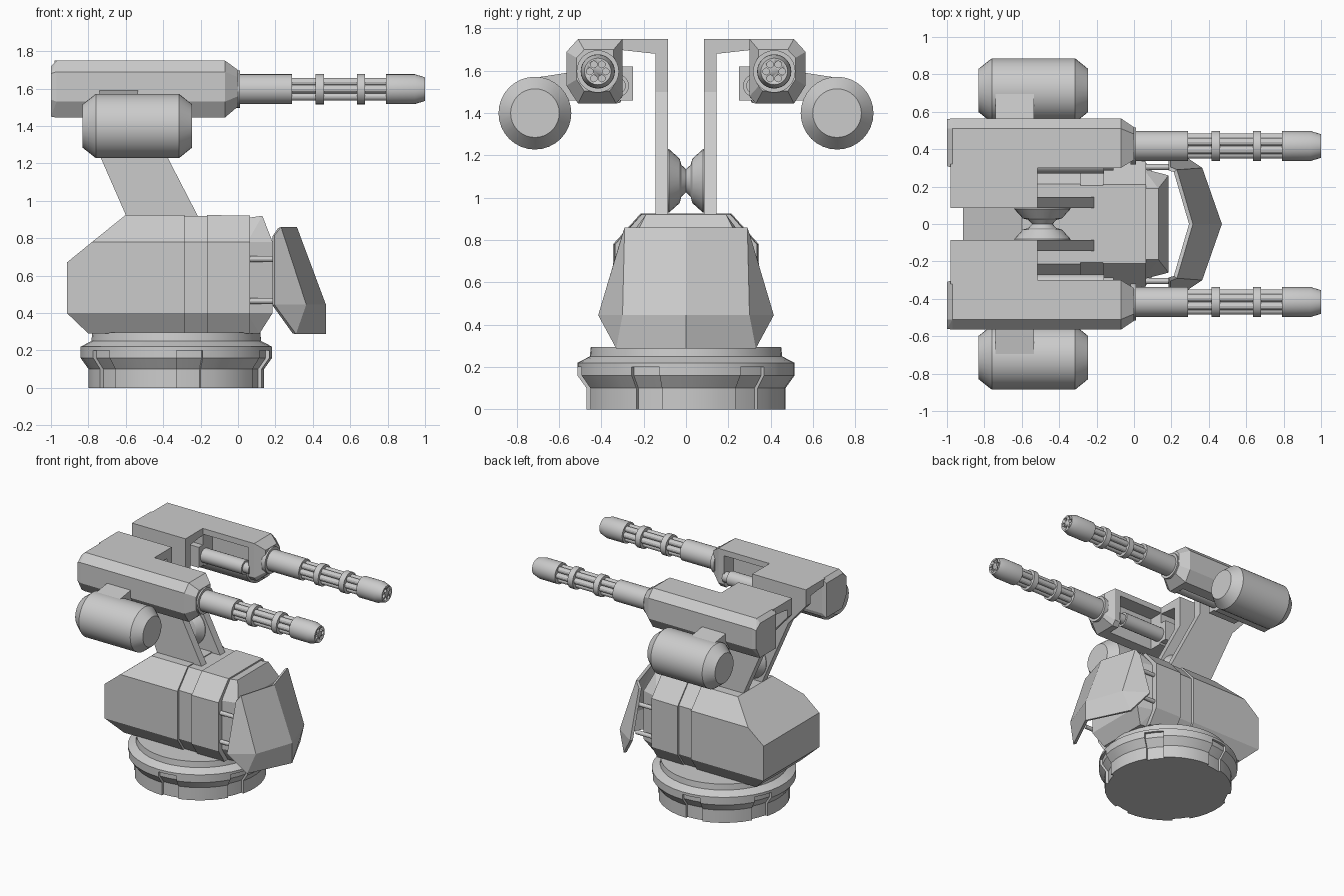
import bpy, bmesh
from math import sin, cos, pi, radians
from mathutils import Vector

if "Cube" in bpy.data.objects:
    bpy.data.objects.remove(bpy.data.objects["Cube"])


def finish(name, bm, mirror=False, smooth=False):
    bmesh.ops.recalc_face_normals(bm, faces=bm.faces[:])
    me = bpy.data.meshes.new(name)
    bm.to_mesh(me)
    bm.free()
    ob = bpy.data.objects.new(name, me)
    bpy.context.collection.objects.link(ob)
    bpy.ops.object.select_all(action='DESELECT')
    bpy.context.view_layer.objects.active = ob
    ob.select_set(True)
    if smooth:
        bpy.ops.object.shade_smooth_by_angle(angle=radians(28))
    if mirror:
        m = ob.modifiers.new("mirror", 'MIRROR')
        m.use_axis = (False, True, False)
    return ob


def hull(name, pts, mirror=False, both=False):
    """Convex solid through points; both=True adds the -y twins."""
    bm = bmesh.new()
    if both:
        pts = pts + [(x, -y, z) for x, y, z in pts]
    for p in pts:
        bm.verts.new(p)
    res = bmesh.ops.convex_hull(bm, input=bm.verts[:])
    junk = [g for g in set(res["geom_interior"] + res["geom_unused"]) if isinstance(g, bmesh.types.BMVert)]
    bmesh.ops.delete(bm, geom=junk, context='VERTS')
    bmesh.ops.dissolve_limit(bm, angle_limit=radians(2), verts=bm.verts[:], edges=bm.edges[:])
    return finish(name, bm, mirror)


def box(name, x, y, z, mirror=True):
    return hull(name, [(a, b, c) for a in x for b in y for c in z], mirror)


def prism(name, xz, y0, y1, mirror=True):
    bm = bmesh.new()
    f = bm.faces.new([bm.verts.new((x, y0, z)) for x, z in xz])
    ex = bmesh.ops.extrude_face_region(bm, geom=[f])
    bmesh.ops.translate(bm, vec=(0, y1 - y0, 0), verts=[v for v in ex["geom"] if isinstance(v, bmesh.types.BMVert)])
    return finish(name, bm, mirror)


def lathe(name, prof, axis='x', at=(0, 0, 0), segs=28, mirror=True):
    """Closed turned solid; profile is (position along axis, radius)."""
    bm = bmesh.new()
    rings = []
    for a, r in prof:
        ring = []
        for i in range(segs):
            c, s = r * cos(2 * pi * i / segs), r * sin(2 * pi * i / segs)
            p = (a, c, s) if axis == 'x' else (c, a, s)
            ring.append(bm.verts.new(Vector(p) + Vector(at)))
        rings.append(ring)
    for lo, hi in zip(rings, rings[1:]):
        for i in range(segs):
            j = (i + 1) % segs
            bm.faces.new((lo[i], lo[j], hi[j], hi[i]))
    bm.faces.new(rings[0])
    bm.faces.new(rings[-1])
    return finish(name, bm, mirror, True)


def cut(ob, cutter):
    m = ob.modifiers.new("cut", 'BOOLEAN')
    m.operation, m.solver, m.object = 'DIFFERENCE', 'EXACT', cutter
    bpy.context.view_layer.objects.active = ob
    bpy.ops.object.modifier_move_to_index(modifier="cut", index=0)
    bpy.ops.object.modifier_apply(modifier="cut")
    bpy.data.objects.remove(cutter)


# Round base with six shallow recesses
cols = []
for k in range(6):
    c = -22 + 60 * k
    cols += [(c - 8, 0), (c - 8, .02), (c, .02), (c + 8, .02)]
    cols += [(c + 8 + 8.8 * i, 0) for i in range(5)]
base_prof = [(0, .47, 1), (.1, .47, 1), (.16, .513, 1), (.2, .513, 1), (.2, .513, 0),
             (.22, .513, 0), (.25, .455, 0), (.295, .45, 0)]
bm = bmesh.new()
grid = [[bm.verts.new((-.33 + (r - d * f) * cos(radians(a)), (r - d * f) * sin(radians(a)), z))
         for z, r, f in base_prof] for a, d in cols]
for i in range(len(grid)):
    p, q = grid[i], grid[(i + 1) % len(grid)]
    for j in range(len(base_prof) - 1):
        bm.faces.new((p[j], q[j], q[j + 1], p[j + 1]))
bm.faces.new([g[0] for g in grid])
bm.faces.new([g[-1] for g in grid])
bmesh.ops.remove_doubles(bm, verts=bm.verts[:], dist=1e-5)
finish("round_base", bm, smooth=True)


# Turret body: rear block, groove band, front block and nose
def section(x, d):
    return [(x, .27 - d, .29), (x, .345 - d, .40), (x, .345 - d, .78), (x, .215 - d / 2, .925 - d / 3)]


hull("body_rear", [(-.80, .27, .29), (-.915, .345, .40), (-.915, .345, .67), (-.78, .345, .78),
                   (-.60, .215, .925)] + section(-.285, 0), both=True)
hull("body_band", section(-.30, .02) + section(-.15, .02), both=True)
hull("body_front", section(-.165, .005) + section(.065, .01), both=True)
hull("body_nose", section(.05, .05) + [(.115, .21, .29), (.185, .26, .40), (.185, .26, .78), (.13, .19, .92)], both=True)

# Front shield: three columns per side, thickened
side = [[(.195, .305, .815), (.195, .415, .445)],
        [(.23, .29, .86), (.365, .30, .445), (.31, .33, .288)],
        [(.315, 0, .86), (.47, 0, .445), (.47, 0, .288)]]
bm = bmesh.new()
for s in (1, -1):
    o, m, c = [[bm.verts.new((x, y * s, z)) for x, y, z in col] for col in side]
    for f in ([o[0], m[0], m[1], o[1]], [o[1], m[1], m[2]], [m[0], c[0], c[1], m[1]], [m[1], c[1], c[2], m[2]]):
        bm.faces.new(f if s > 0 else f[::-1])
bmesh.ops.remove_doubles(bm, verts=bm.verts[:], dist=1e-5)
shield = finish("front_shield", bm)
# thicken toward the body
sol = shield.modifiers.new("thickness", 'SOLIDIFY')
sol.thickness = .022
sol.offset = -1 if sum(p.normal.x for p in shield.data.polygons) > 0 else 1
for z in (.465, .69):
    lathe("shield_rod", [(.03, .016), (.215, .016)], at=(0, .305, z), segs=12)

# Support arms and pivot spool
prism("support_arm", [(-.585, .89), (-.20, .89), (-.515, 1.5), (-.515, 1.75), (-.98, 1.75), (-.98, 1.62), (-.83, 1.45)],
      .085, .145)
hull("gun_bracket", [(x, y, z) for x in (-.98, -.515) for y, z in ((.086, 1.75), (.32, 1.75), (.14, 1.68), (.32, 1.70))],
     mirror=True)
lathe("pivot_spool", [(-.09, .15), (-.08, .15), (-.03, .105), (-.022, .075), (0, .055),
                      (.022, .075), (.03, .105), (.08, .15), (.09, .15)], 'y', (-.49, 0, 1.08), 24, False)

# Gun housing with an open bay on its inner side
prof = [(.30, 1.75), (.51, 1.75), (.565, 1.69), (.565, 1.53), (.51, 1.445), (.33, 1.445), (.30, 1.48)]
pts = [(x, y, z) for x in (-.97, -.07) for y, z in prof]
pts += [(-1, y, z) for y, z in ((.31, 1.72), (.51, 1.72), (.56, 1.68), (.56, 1.54), (.51, 1.45), (.31, 1.45))]
pts += [(0, .43 + (y - .4325) * .66, 1.602 + (z - 1.5975) * .64) for y, z in prof]
housing = hull("gun_housing", pts, mirror=True)
cut(housing, box("bay_cutter", (-.515, -.12), (.2, .42), (1.4, 1.705), False))
lathe("feed_tube", [(-.60, .055), (-.16, .055), (-.16, .04), (-.11, .04)], at=(0, .325, 1.53), segs=20)
box("feed_box", (-.76, -.515), (.25, .33), (1.46, 1.62))

# Side pod and its mount
lathe("side_pod", [(-.832, .115), (-.76, .172), (-.315, .172), (-.245, .115)], at=(0, .714, 1.40), segs=32)
hull("pod_mount", [(x, y, z) for x in (-.74, -.535) for y, z in ((.5, 1.60), (.73, 1.565), (.5, 1.46), (.73, 1.46))],
     mirror=True)

# Rotary barrels
C = (0, .417, 1.597)
lathe("barrel_collar", [(-.02, .1), (.012, .1)], at=C)
lathe("barrel_sleeve", [(0, .08), (.29, .08)], at=C)
for x in (.415, .635):
    lathe("barrel_ring", [(x, .081), (x + .045, .081)], at=C)
muzzle = lathe("muzzle", [(.79, .08), (.945, .08), (1.0, .063)], at=C)
for i in range(6):
    a = pi / 3 * i
    p = (0, C[1] + .044 * cos(a), C[2] + .044 * sin(a))
    lathe("barrel_tube", [(.27, .022), (.82, .022)], at=p, segs=12)
    q = (0, C[1] + .038 * cos(a), C[2] + .038 * sin(a))
    cut(muzzle, lathe("bore_cutter", [(.95, .016), (1.05, .016)], at=q, segs=12, mirror=False))
